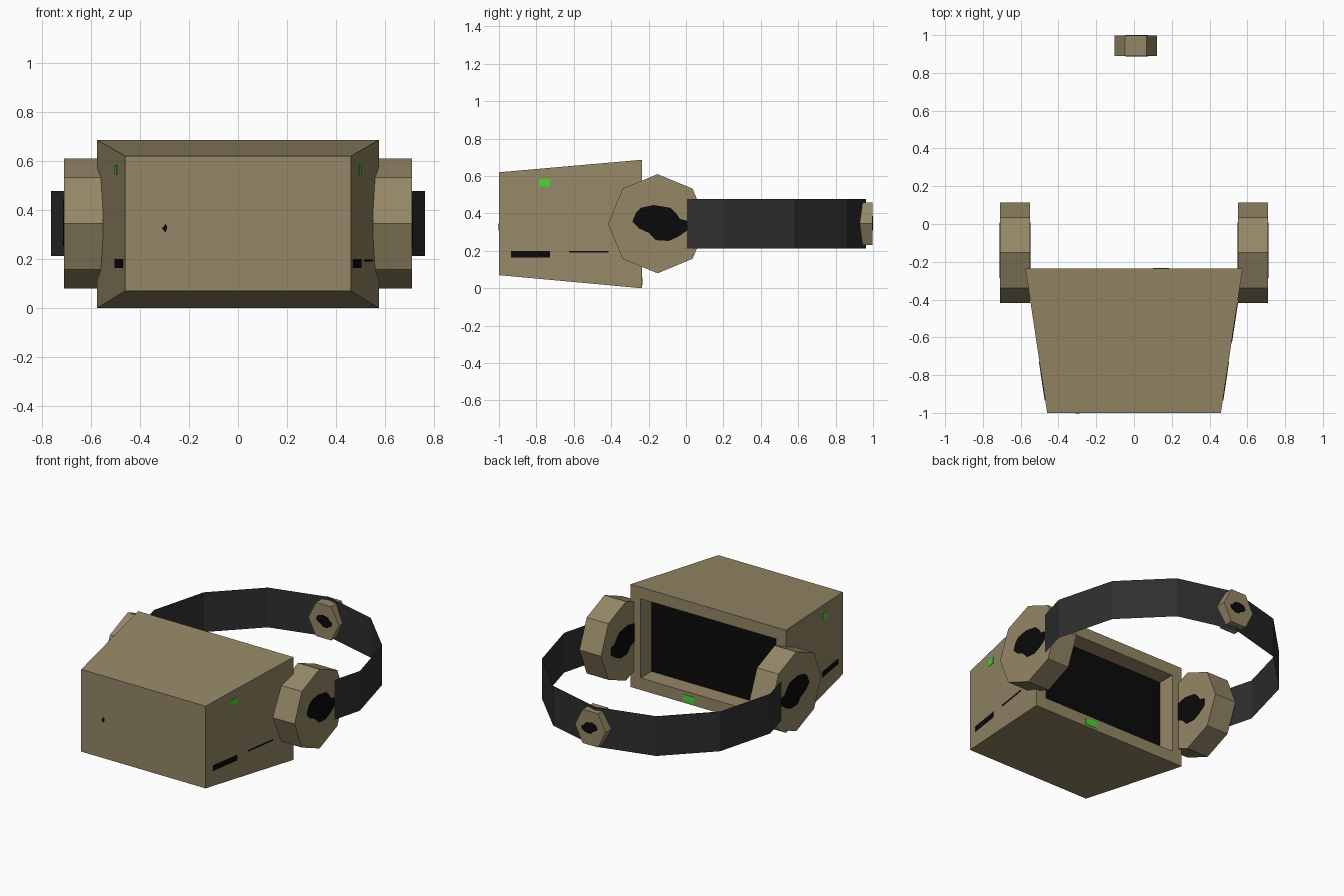
import bpy, bmesh, math

if "Cube" in bpy.data.objects:
    bpy.data.objects.remove(bpy.data.objects["Cube"])


def material(name, rgb):
    m = bpy.data.materials.new(name)
    m.diffuse_color = (*rgb, 1)
    m.use_nodes = True
    m.node_tree.nodes["Principled BSDF"].inputs["Base Color"].default_value = m.diffuse_color
    return m


TAN = material("tan plastic", (0.30, 0.245, 0.135))
STRAP = material("charcoal strap", (0.028, 0.028, 0.028))
BLACK = material("black", (0.003, 0.003, 0.003))
GREEN = material("green light", (0.055, 0.70, 0.03))


def finish(name, bm, *mats):
    me = bpy.data.meshes.new(name)
    bm.to_mesh(me)
    bm.free()
    for m in mats:
        me.materials.append(m)
    ob = bpy.data.objects.new(name, me)
    bpy.context.collection.objects.link(ob)
    return ob


def loft(name, rings, *mats, end_mat=0):
    """Skin a list of equal-length point rings and cap both ends."""
    bm = bmesh.new()
    rows = [[bm.verts.new(p) for p in r] for r in rings]
    n = len(rows[0])
    for a, b in zip(rows, rows[1:]):
        for i in range(n):
            j = (i + 1) % n
            bm.faces.new((a[i], a[j], b[j], b[i]))
    bm.faces.new(rows[0])
    bm.faces.new(rows[-1]).material_index = end_mat
    bmesh.ops.recalc_face_normals(bm, faces=bm.faces)
    return finish(name, bm, *mats)


def rect(x, y, z0, z1):
    return [(-x, y, z0), (x, y, z0), (x, y, z1), (-x, y, z1)]


# Visor housing: tapered box with a rim and a dark screen set into the back
loft("visor_housing",
     [rect(0.46, -1.0, 0.07, 0.62), rect(0.575, -0.235, 0.0, 0.687),
      rect(0.50, -0.235, 0.08, 0.61), rect(0.50, -0.35, 0.08, 0.61)],
     TAN, BLACK, end_mat=1)


def side_x(y):
    return 0.46 + 0.115 * (y + 1) / 0.765


def side_plate(name, s, y0, y1, z0, z1, mat):
    pts = [(y0, z0), (y1, z0), (y1, z1), (y0, z1)]
    loft(name, [[(s * (side_x(y) + d), y, z) for y, z in pts]
                for d in (-0.002, 0.003)], mat)


def y_plate(name, y, pts, mat):
    loft(name, [[(px, y + d, pz) for px, pz in pts]
                for d in (-0.003, 0.003)], mat)


# Irregular dark patch shared by the hubs, relative to the hub centre
PATCH = [(-.135, .012), (-.115, .06), (-.09, .085), (-.02, .10), (.07, .085),
         (.10, .055), (.12, .025), (.16, .015), (.16, -.035), (.11, -.07),
         (.06, -.092), (-.01, -.088), (-.045, -.05), (-.10, -.025)]

HY, HZ = -0.152, 0.345
for side, s in (("right", 1), ("left", -1)):
    # Octagonal pivot hub with dark patches on both faces
    ring = [(0.265 * math.cos(i * math.pi / 4), 0.265 * math.sin(i * math.pi / 4))
            for i in range(8)]
    loft(f"pivot_hub_{side}",
         [[(s * x, HY + a, HZ + b) for a, b in ring] for x in (0.55, 0.71)], TAN)
    for face, x in (("inner", 0.55), ("outer", 0.71)):
        loft(f"hub_patch_{face}_{side}",
             [[(s * (x + d), HY + a, HZ + b) for a, b in PATCH]
              for d in (-0.003, 0.003)], BLACK)
    # Side light and slot
    side_plate(f"side_light_{side}", s, -0.785, -0.728, 0.545, 0.585, GREEN)
    side_plate(f"side_slot_{side}", s, -0.935, -0.727, 0.165, 0.2, BLACK)
side_plate("thin_slot", 1, -0.625, -0.415, 0.19, 0.198, BLACK)

# Small front sensor and the light on the back rim
y_plate("front_sensor", -1.0,
        [(-0.31, 0.325), (-0.295, 0.31), (-0.288, 0.33), (-0.295, 0.345)], BLACK)
y_plate("rim_light", -0.235,
        [(0.1, 0.015), (0.185, 0.015), (0.185, 0.057), (0.1, 0.057)], GREEN)

# Head strap: thin sheet following a twelve-sided ring, ends inside the hubs
bm = bmesh.new()
cols = []
for i in range(-1, 8):
    a = math.radians(30 * i)
    x, y = 0.762 * math.cos(a), 0.2 + 0.762 * math.sin(a)
    cols.append([bm.verts.new((x, y, z)) for z in (0.212, 0.478)])
for a, b in zip(cols, cols[1:]):
    bm.faces.new((a[0], b[0], b[1], a[1]))
finish("head_strap", bm, STRAP)

# Hexagonal adjuster knob at the back of the strap
hexa = [(0.01 + 0.113 * math.cos(i * math.pi / 3),
         HZ + 0.13 * math.sin(i * math.pi / 3)) for i in range(6)]
loft("adjuster_knob", [[(x, y, z) for x, z in hexa] for y in (0.89, 0.998)], TAN)
for face, y in (("front", 0.889), ("back", 0.997)):
    y_plate(f"knob_patch_{face}", y,
            [(0.01 + 0.4 * a, HZ + 0.4 * b) for a, b in PATCH], BLACK)
